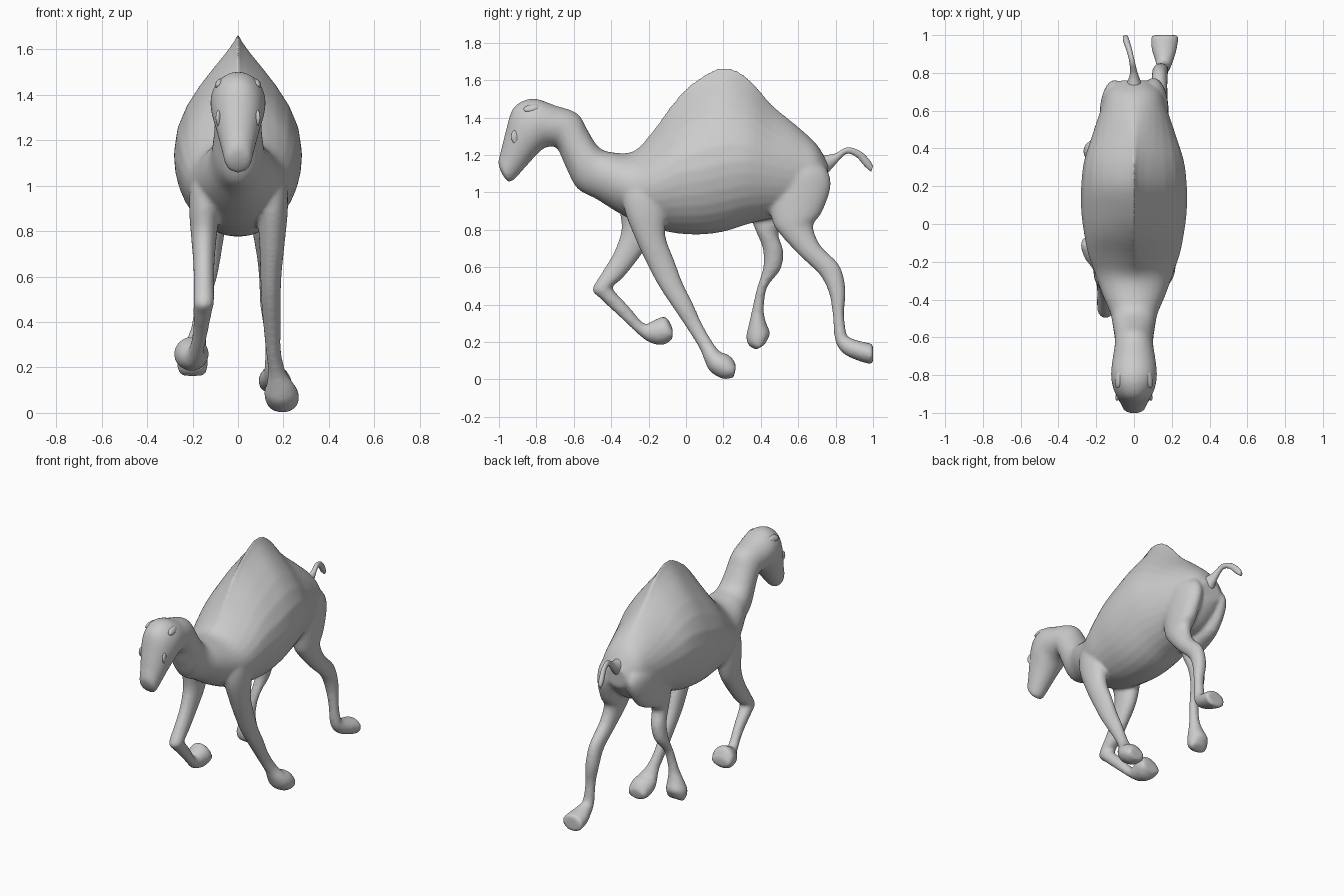
import bpy, bmesh, math
from mathutils import Vector

SEG, SUB = 32, 4


def catmull(a, b, c, d, t):
    return [0.5 * (2 * q + (r - p) * t + (2 * p - 5 * q + 4 * r - s) * t * t
                   + (3 * q - p - 3 * r + s) * t ** 3) for p, q, r, s in zip(a, b, c, d)]


def loft(name, rows):
    """Each row: edge A (y, z), edge B (y, z), centre x, half width, [pinch, widest place]."""
    rows = [list(r) + [1.0, 0.5][len(r) - 6:] for r in rows]
    path = []
    for i in range(len(rows) - 1):
        quad = [rows[max(0, min(len(rows) - 1, i + k))] for k in (-1, 0, 1, 2)]
        path += [catmull(*quad, j / SUB) for j in range(SUB)]
    path.append(rows[-1])
    bm = bmesh.new()
    rings = []
    for ay, az, by, bz, x, w, pinch, c in path:
        a, b = Vector((0, ay, az)), Vector((0, by, bz))
        ring = []
        for k in range(SEG):
            t = 2 * math.pi * k / SEG
            s, co = math.sin(t), math.cos(t)
            side = math.copysign(abs(co) ** (pinch if s > 0 else 1), co)
            pos = b + (a - b) * (c + s * ((1 - c) if s > 0 else c))
            pos.x = x + w * side
            ring.append(bm.verts.new(pos))
        rings.append(ring)
    for r0, r1 in zip(rings, rings[1:]):
        for k in range(SEG):
            n = (k + 1) % SEG
            bm.faces.new((r0[k], r0[n], r1[n], r1[k]))
    bm.faces.new(rings[0])
    bm.faces.new(rings[-1])
    bmesh.ops.recalc_face_normals(bm, faces=bm.faces)
    for f in bm.faces:
        f.smooth = True
    me = bpy.data.meshes.new(name)
    bm.to_mesh(me)
    bm.free()
    ob = bpy.data.objects.new(name, me)
    bpy.context.collection.objects.link(ob)
    return ob


# Humped torso, rump to chest
torso = [
    (.762, 1.15, .755, 1.02, 0, .075),
    (.70, 1.255, .70, .95, 0, .143),
    (.60, 1.35, .60, .88, 0, .178, 1.3, .5),
    (.46, 1.47, .46, .86, 0, .225, 2.0, .46),
    (.33, 1.615, .33, .83, 0, .265, 2.7, .43),
    (.20, 1.67, .20, .79, 0, .28, 2.8, .415),
    (.06, 1.605, .08, .775, 0, .28, 2.8, .42),
    (-.06, 1.49, -.04, .78, 0, .265, 2.5, .45),
    (-.18, 1.325, -.14, .80, 0, .243, 1.9, .48),
    (-.28, 1.22, -.24, .83, 0, .208, 1.3, .5)]
# Neck curving up into the nape
neck = [
    (-.40, 1.215, -.36, .89, 0, .165),
    (-.47, 1.245, -.48, .965, 0, .125),
    (-.53, 1.34, -.58, 1.02, 0, .11),
    (-.565, 1.405, -.64, 1.13, 0, .103),
    (-.61, 1.437, -.685, 1.23, 0, .103)]
# Head, nape to muzzle
head = [
    (-.70, 1.465, -.72, 1.245, 0, .113),
    (-.80, 1.5, -.76, 1.235, 0, .121),
    (-.875, 1.488, -.80, 1.20, 0, .118),
    (-.93, 1.44, -.84, 1.155, 0, .103),
    (-.963, 1.33, -.885, 1.105, 0, .083),
    (-.985, 1.24, -.92, 1.068, 0, .068),
    (-1.003, 1.16, -.945, 1.055, 0, .057),
    (-.985, 1.10, -.96, 1.065, 0, .03)]
# Planted fore leg
right_front = [
    (-.27, 1.14, -.14, 1.14, .09, .05), (-.33, 1.03, -.10, 1.04, .135, .073),
    (-.33, .91, -.10, .91, .15, .07),
    (-.27, .75, -.11, .77, .15, .057), (-.20, .60, -.06, .63, .145, .047),
    (-.14, .49, -.015, .51, .145, .043), (-.06, .37, .035, .41, .15, .039),
    (.02, .25, .08, .31, .155, .033), (.075, .16, .135, .21, .17, .038),
    (.10, .10, .18, .15, .185, .06), (.13, .042, .22, .135, .19, .075),
    (.20, .002, .25, .11, .195, .072), (.257, .012, .268, .075, .195, .06)]
# Folded fore leg
left_front = [
    (-.29, 1.12, -.16, 1.12, -.09, .05), (-.35, 1.02, -.13, 1.03, -.13, .073),
    (-.355, .91, -.14, .91, -.145, .07),
    (-.345, .80, -.18, .76, -.15, .057), (-.385, .68, -.255, .645, -.15, .047),
    (-.45, .57, -.34, .54, -.15, .045), (-.50, .48, -.39, .50, -.15, .045),
    (-.455, .43, -.385, .475, -.155, .042), (-.35, .33, -.31, .395, -.165, .033),
    (-.25, .237, -.225, .30, -.185, .035), (-.19, .195, -.175, .315, -.20, .06),
    (-.12, .185, -.11, .335, -.205, .077), (-.073, .215, -.07, .27, -.205, .065)]
# Hind leg kicked back
right_hind = [
    (.50, 1.25, .66, 1.22, .06, .05), (.45, 1.12, .755, 1.12, .095, .077),
    (.44, 1.0, .772, 1.02, .105, .077),
    (.46, .85, .725, .89, .115, .067), (.50, .78, .68, .82, .12, .057),
    (.61, .66, .72, .715, .13, .047), (.715, .56, .82, .61, .135, .042),
    (.765, .46, .853, .48, .14, .042), (.785, .34, .845, .35, .15, .033),
    (.797, .21, .86, .24, .155, .037), (.84, .14, .885, .22, .16, .047),
    (.92, .10, .93, .205, .16, .067), (1.0, .078, 1.0, .19, .163, .075)]
# Hind leg drawn forward
left_hind = [
    (.48, 1.25, .64, 1.22, -.06, .05), (.41, 1.12, .745, 1.12, -.095, .077),
    (.38, 1.0, .755, 1.02, -.105, .077),
    (.345, .88, .66, .88, -.11, .067), (.375, .79, .50, .80, -.11, .052),
    (.41, .70, .52, .69, -.12, .046), (.413, .60, .507, .59, -.135, .042),
    (.38, .49, .433, .49, -.155, .033), (.352, .37, .417, .37, -.175, .033),
    (.335, .29, .43, .30, -.19, .052), (.322, .235, .45, .25, -.20, .067),
    (.333, .185, .44, .22, -.20, .067), (.375, .158, .42, .185, -.20, .058)]

parts = [loft("hide", torso + neck + head),
         loft("right_front_leg", right_front), loft("left_front_leg", left_front),
         loft("right_hind_leg", right_hind), loft("left_hind_leg", left_hind)]

# Fuse trunk and legs into one smooth hide
bpy.ops.object.select_all(action='DESELECT')
for ob in parts:
    ob.select_set(True)
hide = parts[0]
bpy.context.view_layer.objects.active = hide
bpy.ops.object.join()
fuse = hide.modifiers.new("fuse", 'REMESH')
fuse.mode = 'VOXEL'
fuse.voxel_size = 0.011
fuse.use_smooth_shade = True
soften = hide.modifiers.new("soften", 'SMOOTH')
soften.factor = 0.5
soften.iterations = 7

# Tail flung out behind
loft("tail", [
    (.71, 1.20, .73, 1.07, 0, .05), (.79, 1.205, .795, 1.145, 0, .022),
    (.86, 1.24, .855, 1.205, -.01, .015), (.93, 1.222, .91, 1.19, -.025, .015),
    (.98, 1.175, .955, 1.14, -.04, .017), (1.0, 1.14, .99, 1.11, -.045, .012)])


def blob(name, loc, size, rot):
    bpy.ops.mesh.primitive_uv_sphere_add(segments=20, ring_count=12, location=loc, rotation=rot)
    ob = bpy.context.object
    ob.name = name
    ob.scale = size
    bpy.ops.object.shade_smooth()


# Eyes and small flattened ears
for side, s in (("right", 1), ("left", -1)):
    blob(side + "_eye", (s * .081, -.905, 1.295), (.014, .032, .04), (.3, 0, s * .35))
    blob(side + "_ear", (s * .083, -.825, 1.45), (.015, .045, .022), (.2, s * -.6, 0))
